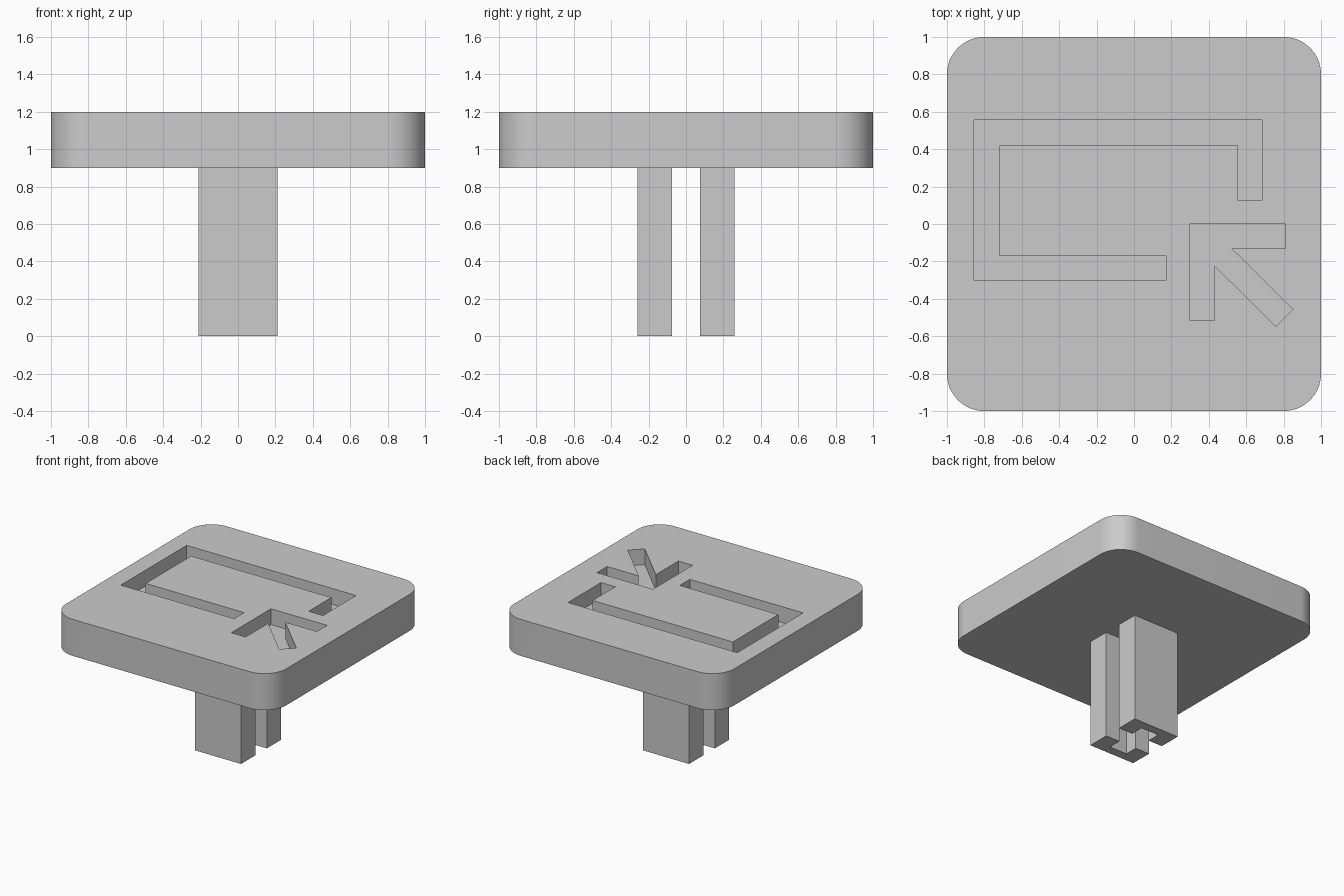
import bpy
import bmesh
from math import cos, sin, pi, radians

cube = bpy.data.objects.get("Cube")
if cube:
    bpy.data.objects.remove(cube, do_unlink=True)

TOP, UNDERSIDE, SLOT_DEPTH = 1.2, 0.9, 0.13

grey = bpy.data.materials.new("plain grey")
grey.use_nodes = True
colour = (0.6, 0.6, 0.6, 1)
grey.diffuse_color = colour
grey.node_tree.nodes["Principled BSDF"].inputs["Base Color"].default_value = colour


def prism(name, outline, low, high):
    """Extrude a closed xy outline from one height to another."""
    bm = bmesh.new()
    base = bm.faces.new([bm.verts.new((x, y, low)) for x, y in outline])
    wall = bmesh.ops.extrude_face_region(bm, geom=[base])["geom"]
    raised = [v for v in wall if isinstance(v, bmesh.types.BMVert)]
    bmesh.ops.translate(bm, verts=raised, vec=(0, 0, high - low))
    bmesh.ops.recalc_face_normals(bm, faces=bm.faces)
    mesh = bpy.data.meshes.new(name)
    bm.to_mesh(mesh)
    bm.free()
    mesh.materials.append(grey)
    obj = bpy.data.objects.new(name, mesh)
    bpy.context.collection.objects.link(obj)
    return obj


def rounded_square(half, radius, steps=16):
    points = []
    for quarter, (sx, sy) in enumerate([(1, 1), (-1, 1), (-1, -1), (1, -1)]):
        for i in range(steps + 1):
            a = (quarter + i / steps) * pi / 2
            points.append((sx * (half - radius) + radius * cos(a),
                           sy * (half - radius) + radius * sin(a)))
    return points


def activate(obj):
    bpy.ops.object.select_all(action="DESELECT")
    obj.select_set(True)
    bpy.context.view_layer.objects.active = obj


# Rounded top plate
plate = prism("top_plate", rounded_square(1, 0.2), UNDERSIDE, TOP)

# Sunken open frame and arrow
frame = [(0.175, -0.3), (0.175, -0.17), (-0.72, -0.17), (-0.72, 0.42),
         (0.555, 0.42), (0.555, 0.125), (0.685, 0.125), (0.685, 0.555),
         (-0.855, 0.555), (-0.855, -0.3)]
arrow = [(0.3, 0), (0.3, -0.515), (0.43, -0.515), (0.43, -0.222),
         (0.758, -0.548), (0.85, -0.457), (0.522, -0.132),
         (0.81, -0.132), (0.81, 0)]
for name, outline in (("frame_cutter", frame), ("arrow_cutter", arrow)):
    cutter = prism(name, outline, TOP - SLOT_DEPTH, TOP + 0.1)
    cutter.hide_render = True
    cut = plate.modifiers.new(name, "BOOLEAN")
    cut.operation = "DIFFERENCE"
    cut.solver = "EXACT"
    cut.object = cutter
    activate(plate)
    bpy.ops.object.modifier_apply(modifier=cut.name)
    bpy.data.objects.remove(cutter, do_unlink=True)

activate(plate)
bpy.ops.object.shade_smooth_by_angle(angle=radians(30))

# Pair of channel-shaped prongs, open towards each other
channel = [(-0.21, 0.26), (-0.21, 0.075), (-0.08, 0.075), (-0.08, 0.185),
           (0.08, 0.185), (0.08, 0.075), (0.21, 0.075), (0.21, 0.26)]
for name, side in (("back_prong", 1), ("front_prong", -1)):
    prism(name, [(x, side * y) for x, y in channel], 0, UNDERSIDE)
